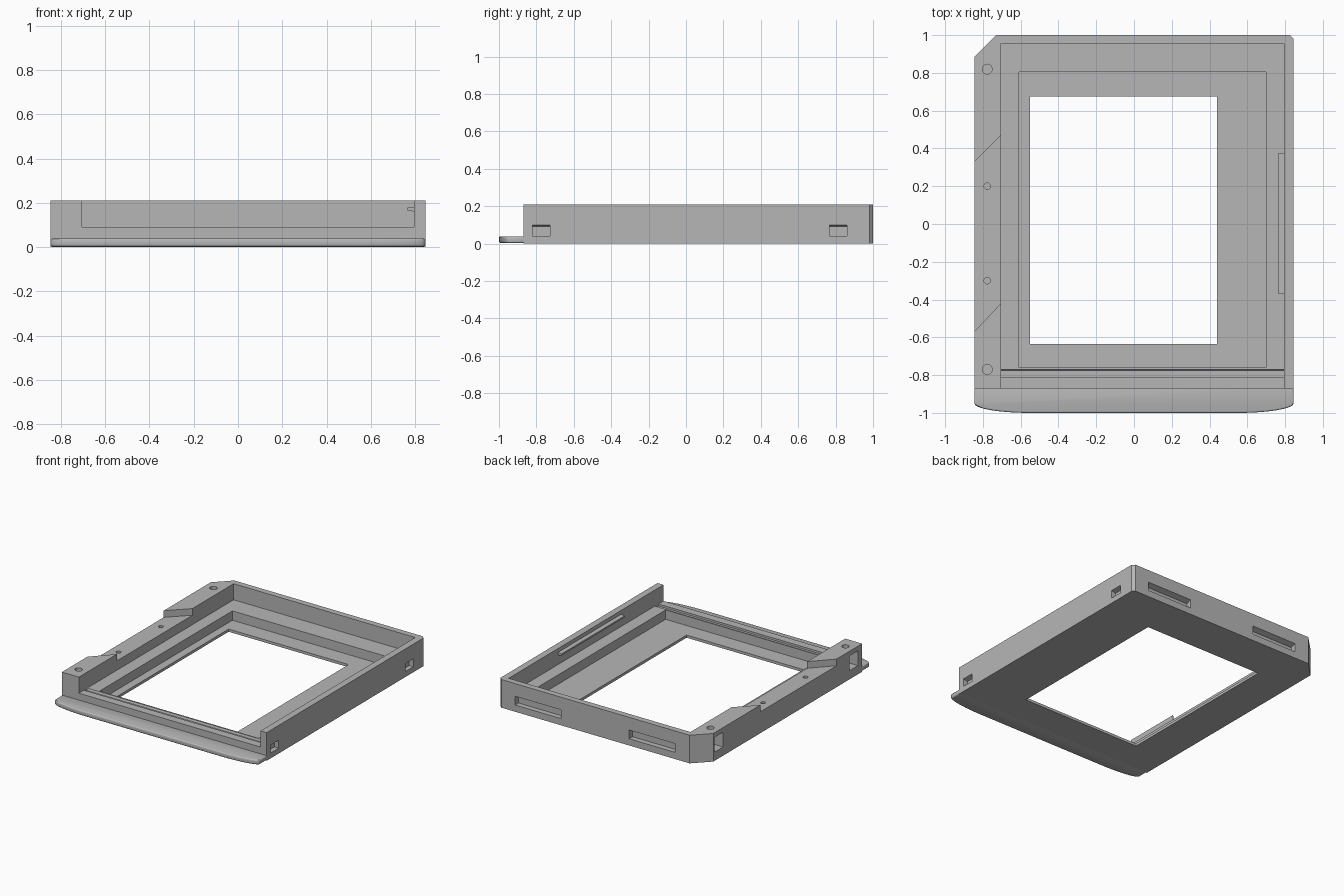
import bpy, bmesh, math
from mathutils import Vector

if "Cube" in bpy.data.objects:
    bpy.data.objects.remove(bpy.data.objects["Cube"], do_unlink=True)

grey = bpy.data.materials.new("plain_grey")
grey.use_nodes = True
grey.diffuse_color = (0.47, 0.47, 0.47, 1)
grey.node_tree.nodes["Principled BSDF"].inputs["Base Color"].default_value = (0.47, 0.47, 0.47, 1)

PLACE = {"x": lambda a, b, t: (t, a, b),
         "y": lambda a, b, t: (a, t, b),
         "z": lambda a, b, t: (a, b, t)}


def prism(name, points, lo, hi, axis="z"):
    """Extrude a flat outline along one axis."""
    bm = bmesh.new()
    face = bm.faces.new([bm.verts.new(PLACE[axis](a, b, lo)) for a, b in points])
    new = bmesh.ops.extrude_face_region(bm, geom=[face])["geom"]
    shift = Vector(PLACE[axis](0, 0, hi - lo))
    bmesh.ops.translate(bm, vec=shift, verts=[v for v in new if isinstance(v, bmesh.types.BMVert)])
    bmesh.ops.recalc_face_normals(bm, faces=bm.faces)
    mesh = bpy.data.meshes.new(name)
    bm.to_mesh(mesh)
    bm.free()
    mesh.materials.append(grey)
    obj = bpy.data.objects.new(name, mesh)
    bpy.context.collection.objects.link(obj)
    return obj


def rect(a0, a1, b0, b1):
    return [(a0, b0), (a1, b0), (a1, b1), (a0, b1)]


def circle(x, y, r, n=24):
    return [(x + r * math.cos(math.tau * i / n), y + r * math.sin(math.tau * i / n)) for i in range(n)]


def apply_modifiers(obj):
    bpy.context.view_layer.objects.active = obj
    for mod in list(obj.modifiers):
        bpy.ops.object.modifier_apply(modifier=mod.name)


def cut(obj, *args):
    """Subtract a prism from the object."""
    cutter = prism("cutter", *args)
    cutter.hide_render = True
    mod = obj.modifiers.new("cut", "BOOLEAN")
    mod.operation = "DIFFERENCE"
    mod.solver = "EXACT"
    mod.object = cutter
    apply_modifiers(obj)
    bpy.data.objects.remove(cutter, do_unlink=True)


W, TOP, LEDGE, FLOOR = 0.845, 0.21, 0.09, 0.02

# Main frame with one large and one small clipped back corner
frame = prism("frame", [(-W, -0.87), (W, -0.87), (W, 0.98), (0.825, 1.0), (-0.73, 1.0), (-W, 0.885)], 0, TOP)

# Upper tray open to the front, lower recess and window
cut(frame, rect(-0.705, 0.795, -1.1, 0.955), LEDGE, 0.4)
cut(frame, rect(-0.61, 0.70, -0.76, 0.805), FLOOR, 0.3)
cut(frame, rect(-0.55, 0.44, -0.635, 0.675), -0.1, 0.3)

# Shallow groove across the front sill
cut(frame, [(-0.81, 0.15), (-0.81, 0.075), (-0.775, 0.075), (-0.766, 0.1), (-0.766, 0.15)],
    -0.705, 0.795, "x")

# Slanted dip in the thick side wall
cut(frame, [(-0.865, -0.59), (-0.70, -0.415), (-0.70, 0.475), (-0.865, 0.31)], 0.16, 0.4)

# Screw holes in the thick side wall
for y, r in ((0.82, 0.026), (-0.77, 0.026), (0.2, 0.017), (-0.3, 0.017)):
    cut(frame, circle(-0.777, y, r), 0.05, 0.4)

# Nut pockets in the thick side wall
for y in (0.82, -0.77):
    cut(frame, rect(y - 0.05, y + 0.05, 0.065, 0.175), -0.9, -0.745, "x")

# Clip slots with sloping ceilings in the thin side wall
for y in (0.815, -0.775):
    cut(frame, [(0.9, 0.04), (0.9, 0.10), (W, 0.10), (0.81, 0.09), (0.81, 0.04)],
        y - 0.047, y + 0.047, "y")

# Long clip slots in the back wall
for x in (0.52, -0.42):
    cut(frame, [(1.1, 0.05), (1.1, 0.115), (1.0, 0.115), (0.96, 0.10), (0.96, 0.05)],
        x - 0.19, x + 0.19, "x")

# Rib on the inside of the thin side wall
prism("inner_rib", [(0.80, 0.16), (0.765, 0.166), (0.765, 0.178), (0.80, 0.182)], -0.37, 0.375, "y")

# Thin front lip with softly curved ends
curve = [(0.55 + 0.295 * math.sin(t), -0.95 - 0.05 * math.cos(t))
         for t in (math.pi / 2 * i / 10 for i in range(11))]
outline = curve + [(W, -0.86), (-W, -0.86)] + [(-x, y) for x, y in reversed(curve)]
lip = prism("front_lip", outline, 0.003, 0.039)
bevel = lip.modifiers.new("soft_edge", "BEVEL")
bevel.width = 0.009
bevel.segments = 3
bevel.limit_method = "ANGLE"
bevel.angle_limit = math.radians(60)
apply_modifiers(lip)

# Smooth only the rounded areas
for obj in (frame, lip):
    bpy.ops.object.select_all(action="DESELECT")
    obj.select_set(True)
    bpy.context.view_layer.objects.active = obj
    bpy.ops.object.shade_smooth_by_angle(angle=math.radians(30))
